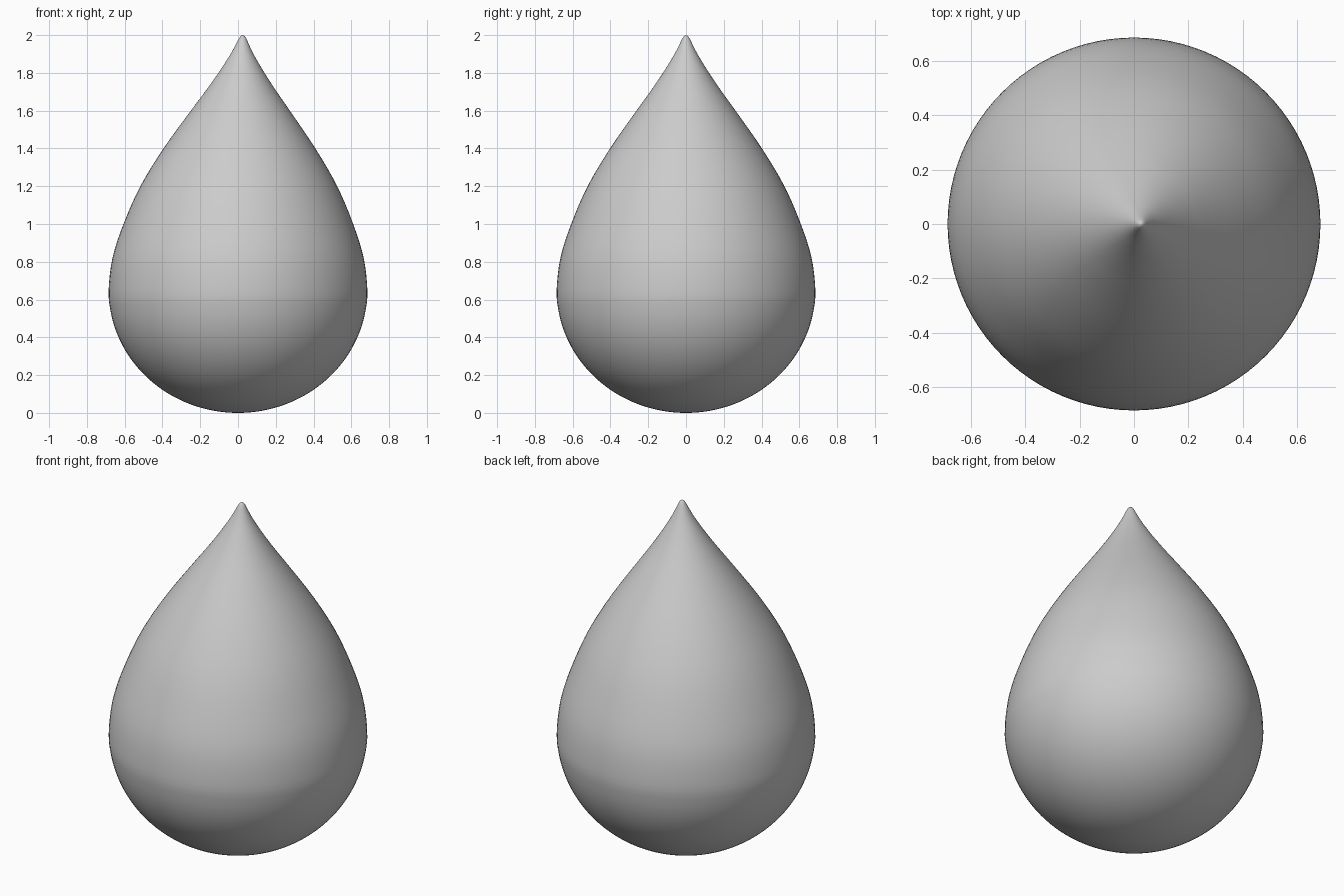
import bpy, bmesh, math
from mathutils import Vector

if "Cube" in bpy.data.objects:
    bpy.data.objects.remove(bpy.data.objects["Cube"])

SIDES, STEPS = 96, 4
R, MID = 0.685, 0.65      # widest radius and its height
LEAN = 0.025              # tip shift along x

# Profile (radius, height): round belly, then taper to a small blunt tip
belly = [(R * math.sin(a), MID - MID * math.cos(a))
         for a in (math.pi / 2 * i / 10 for i in range(11))]
taper = [(0.665, 0.82), (0.608, 1.0), (0.521, 1.2), (0.402, 1.4), (0.262, 1.6),
         (0.19, 1.7), (0.122, 1.8), (0.0665, 1.89), (0.04, 1.94),
         (0.023, 1.975), (0.012, 1.993), (0.0, 2.0)]
pts = [Vector(p) for p in belly + taper]
flip = lambda p: Vector((-p.x, p.y))
ctrl = [flip(pts[1])] + pts + [flip(pts[-2])]


def catmull(a, b, c, d, t):
    return 0.5 * (2 * b + (c - a) * t + (2 * a - 5 * b + 4 * c - d) * t ** 2
                  + (3 * b - a - 3 * c + d) * t ** 3)


profile = [catmull(*ctrl[i:i + 4], s / STEPS)
           for i in range(len(pts) - 1) for s in range(STEPS)] + [pts[-1]]


def lean(z):
    return LEAN * max(0.0, (z - MID) / (2 - MID)) ** 2


# Droplet: rings along the profile, closed by a pole at each end
bm = bmesh.new()
bottom = bm.verts.new((0, 0, 0))
top = bm.verts.new((LEAN, 0, 2))
rings = []
for p in profile[1:-1]:
    rings.append([bm.verts.new((lean(p.y) + p.x * math.cos(a), p.x * math.sin(a), p.y))
                  for a in (math.tau * k / SIDES for k in range(SIDES))])
for k in range(SIDES):
    n = (k + 1) % SIDES
    bm.faces.new((bottom, rings[0][n], rings[0][k]))
    for lo, hi in zip(rings, rings[1:]):
        bm.faces.new((lo[k], lo[n], hi[n], hi[k]))
    bm.faces.new((rings[-1][k], rings[-1][n], top))
for f in bm.faces:
    f.smooth = True

mesh = bpy.data.meshes.new("droplet")
bm.to_mesh(mesh)
bm.free()
droplet = bpy.data.objects.new("droplet", mesh)
bpy.context.collection.objects.link(droplet)
